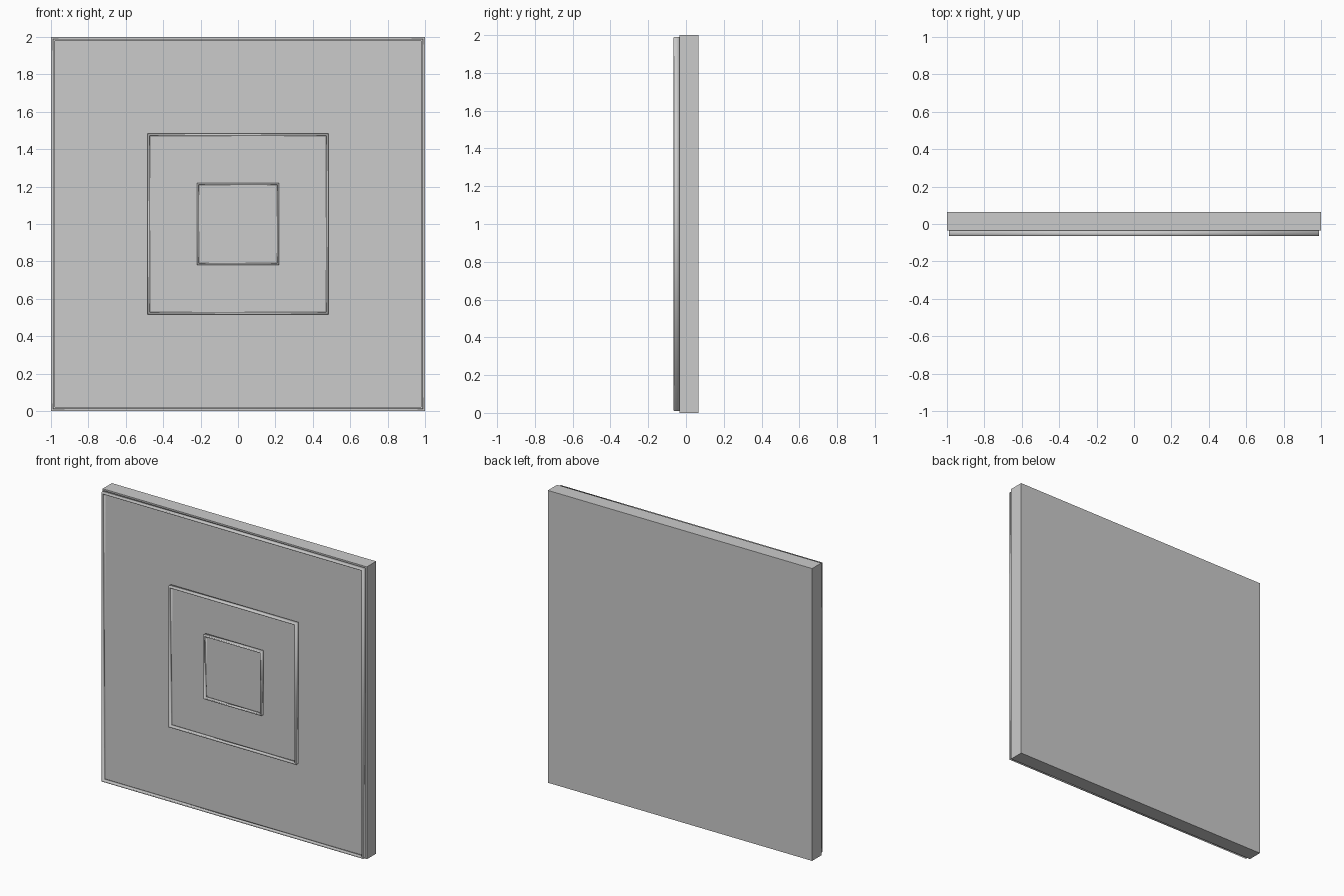
import bpy, bmesh

if "Cube" in bpy.data.objects:
    bpy.data.objects.remove(bpy.data.objects["Cube"])

FRONT = -0.035   # front face of the slab
CZ = 1.0         # height of the panel centre


def finish(name, bm):
    bmesh.ops.recalc_face_normals(bm, faces=bm.faces)
    mesh = bpy.data.meshes.new(name)
    bm.to_mesh(mesh)
    bm.free()
    obj = bpy.data.objects.new(name, mesh)
    bpy.context.collection.objects.link(obj)
    return obj


def slab(name, size, y0, y1):
    bm = bmesh.new()
    bmesh.ops.create_cube(bm, size=1.0)
    for v in bm.verts:
        v.co = (v.co.x * size, (y0 + y1) / 2 + v.co.y * (y1 - y0), CZ + v.co.z * size)
    return finish(name, bm)


def trim(name, half, width, height):
    """Square ridge: a small chamfered profile swept round four mitred corners."""
    c = width * 0.25
    profile = [(half, FRONT), (half, FRONT - height + c), (half - c, FRONT - height),
               (half - width + c, FRONT - height), (half - width, FRONT - height + c),
               (half - width, FRONT)]
    bm = bmesh.new()
    rings = [[bm.verts.new((sx * r, y, CZ + sz * r)) for r, y in profile]
             for sx, sz in ((1, 1), (-1, 1), (-1, -1), (1, -1))]
    n = len(profile)
    for i in range(4):
        a, b = rings[i], rings[(i + 1) % 4]
        for j in range(n):
            k = (j + 1) % n
            bm.faces.new((a[j], a[k], b[k], b[j]))
    obj = finish(name, bm)
    for p in obj.data.polygons:
        p.use_smooth = True
    return obj


# Main panel
slab("panel", 2.0, FRONT, 0.065)

# Raised square trims on the front
trim("outer_trim", 0.99, 0.012, 0.03)
trim("middle_trim", 0.483, 0.012, 0.03)
trim("inner_trim", 0.219, 0.010, 0.03)
